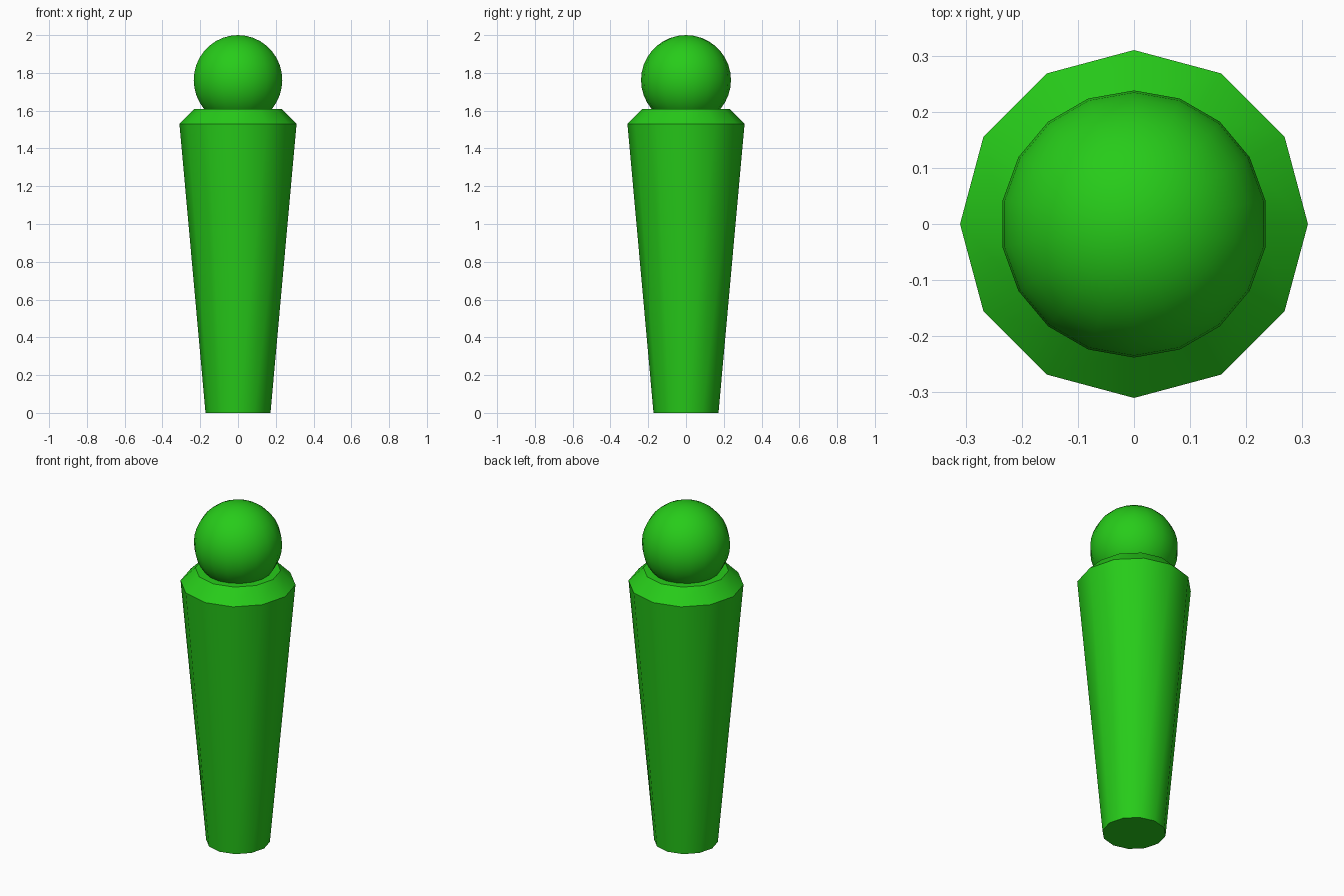
import bpy, bmesh
from math import sin, cos, pi, radians

if "Cube" in bpy.data.objects:
    bpy.data.objects.remove(bpy.data.objects["Cube"])

mat = bpy.data.materials.new("green")
mat.diffuse_color = (0.02, 0.6, 0.01, 1)
mat.use_nodes = True
mat.node_tree.nodes["Principled BSDF"].inputs["Base Color"].default_value = mat.diffuse_color


def lathe(name, profile, sides, angle):
    """Revolve (radius, z) points around z, first corner on +y; radius 0 makes a pole."""
    bm = bmesh.new()
    rings = []
    for r, z in profile:
        n = 1 if r < 1e-6 else sides
        rings.append([bm.verts.new((r * cos(pi / 2 + 2 * pi * i / sides),
                                    r * sin(pi / 2 + 2 * pi * i / sides), z))
                      for i in range(n)])
    for a, b in zip(rings, rings[1:]):
        for i in range(sides):
            j = (i + 1) % sides
            quad = [a[i % len(a)], a[j % len(a)], b[j % len(b)], b[i % len(b)]]
            bm.faces.new(list(dict.fromkeys(quad)))
    for ring in (rings[0], rings[-1]):
        if len(ring) > 1:
            bm.faces.new(ring)
    bmesh.ops.recalc_face_normals(bm, faces=bm.faces)
    mesh = bpy.data.meshes.new(name)
    bm.to_mesh(mesh)
    bm.free()
    mesh.materials.append(mat)
    obj = bpy.data.objects.new(name, mesh)
    bpy.context.collection.objects.link(obj)
    bpy.ops.object.select_all(action='DESELECT')
    obj.select_set(True)
    bpy.context.view_layer.objects.active = obj
    bpy.ops.object.shade_smooth_by_angle(angle=radians(angle))
    return obj


# Tapered twelve-sided body with a chamfered shoulder
lathe("body", [(0.172, 0), (0.31, 1.53), (0.23, 1.61)], 12, 38)

# Round head sunk into the shoulder
R, RINGS = 0.238, 18
head = [(R * sin(pi * k / RINGS), 2 - R - R * cos(pi * k / RINGS))
        for k in range(RINGS + 1)]
lathe("head", head, 18, 38)
